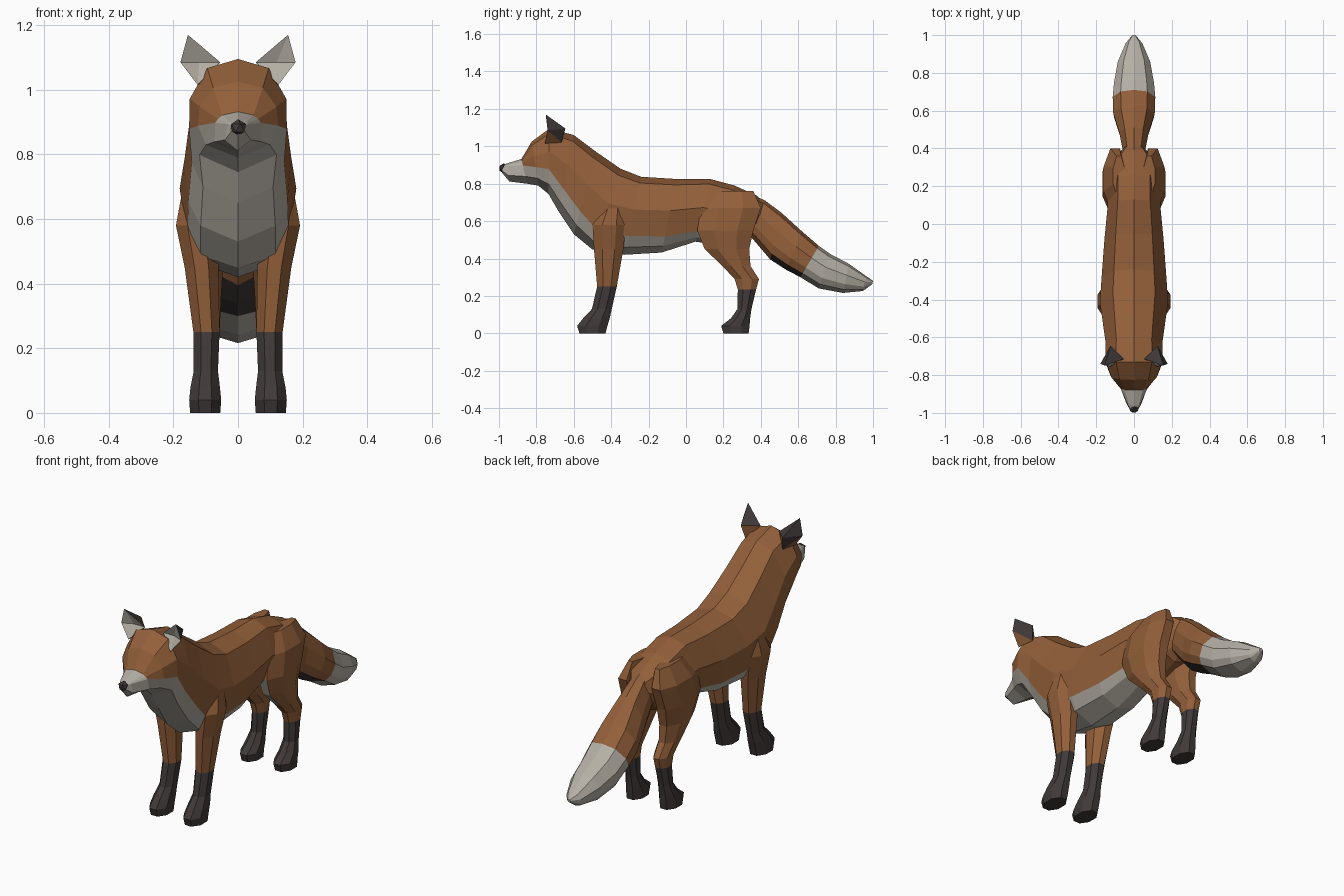
import bpy, bmesh, math
from mathutils import Vector


def material(name, rgb):
    m = bpy.data.materials.new(name)
    m.diffuse_color = (*rgb, 1)
    return m


MATS = [material("russet fur", (0.29, 0.115, 0.042)),
        material("pale fur", (0.46, 0.43, 0.375)),
        material("dark fur", (0.052, 0.041, 0.041))]
RUSSET, PALE, DARK = 0, 1, 2


def finish(name, bm, mirror=False):
    bmesh.ops.recalc_face_normals(bm, faces=bm.faces)
    me = bpy.data.meshes.new(name)
    bm.to_mesh(me)
    bm.free()
    for m in MATS:
        me.materials.append(m)
    ob = bpy.data.objects.new(name, me)
    bpy.context.collection.objects.link(ob)
    if mirror:
        mod = ob.modifiers.new("Mirror", 'MIRROR')
        mod.use_mirror_merge = False
    return ob


def loft(name, rings, colour, mirror=False):
    """Skin a row of rings; colour(segment, side, face) gives the material."""
    bm = bmesh.new()
    vs = [[bm.verts.new(p) for p in r] for r in rings]
    n = len(rings[0])
    made = []
    for i in range(len(vs) - 1):
        for j in range(n):
            k = (j + 1) % n
            f = bm.faces.new((vs[i][j], vs[i][k], vs[i + 1][k], vs[i + 1][j]))
            made.append((f, i, j))
    for end, i in ((vs[0], 0), (vs[-1], len(vs) - 2)):
        made.append((bm.faces.new(end), i, 0))
    bmesh.ops.recalc_face_normals(bm, faces=bm.faces)
    for f, i, j in made:
        f.material_index = colour(i, j, f)
    return finish(name, bm, mirror)


def slice_ring(ty, tz, by, bz, w, f):
    """Tilted ten-sided section from top to bottom; f is the height of the colour line."""
    half = []
    for t in (1, 0.92, (f + 0.92) / 2, f, f * 0.4, 0):
        x = w * max(0, 1 - (2 * t - 1) ** 2) ** 0.4
        half.append(Vector((x, by + (ty - by) * t, bz + (tz - bz) * t)))
    return half + [Vector((-p.x, p.y, p.z)) for p in half[4:0:-1]]


# Head, neck and trunk: top y, z, bottom y, z, half width, colour line
BODY = [(-0.985, 0.895, -0.985, 0.860, 0.022, 0.80),
        (-0.960, 0.908, -0.945, 0.812, 0.042, 0.85),
        (-0.880, 0.932, -0.850, 0.800, 0.078, 0.74),
        (-0.825, 1.025, -0.790, 0.790, 0.125, 0.42),
        (-0.730, 1.095, -0.735, 0.745, 0.155, 0.38),
        (-0.600, 1.060, -0.680, 0.650, 0.153, 0.30),
        (-0.480, 0.970, -0.600, 0.530, 0.167, 0.28),
        (-0.350, 0.880, -0.500, 0.448, 0.182, 0.22),
        (-0.240, 0.837, -0.330, 0.420, 0.173, 0.24),
        (-0.050, 0.825, -0.130, 0.432, 0.158, 0.22),
        (0.130, 0.825, 0.050, 0.490, 0.140, 0.17),
        (0.260, 0.790, 0.200, 0.470, 0.140, 0.18),
        (0.380, 0.735, 0.320, 0.500, 0.105, 0.25),
        (0.430, 0.690, 0.370, 0.560, 0.050, 0.30)]


def body_colour(i, j, f):
    if i < 2:
        return PALE
    return PALE if j in (3, 4, 5, 6) and i < 11 else RUSSET


loft("body", [slice_ring(*r) for r in BODY], body_colour)

# Tail with pale tip and a dark patch underneath
TAIL = [(0.330, 0.750, 0.310, 0.560, 0.050, 0.3),
        (0.420, 0.712, 0.365, 0.495, 0.062, 0.3),
        (0.510, 0.645, 0.450, 0.395, 0.080, 0.3),
        (0.620, 0.545, 0.535, 0.340, 0.112, 0.3),
        (0.710, 0.468, 0.612, 0.300, 0.115, 0.3),
        (0.770, 0.425, 0.710, 0.240, 0.108, 0.3),
        (0.870, 0.372, 0.840, 0.216, 0.088, 0.3),
        (0.965, 0.305, 0.945, 0.226, 0.045, 0.3),
        (1.000, 0.280, 0.995, 0.262, 0.010, 0.3)]


def tail_colour(i, j, f):
    if i >= 4:
        return PALE
    return DARK if i in (2, 3) and j in (4, 5) else RUSSET


loft("tail", [slice_ring(*r) for r in TAIL], tail_colour)

# Legs: z, front y, back y, inner x, outer x
FRONT = [(0.00, -0.570, -0.430, 0.055, 0.148),
         (0.04, -0.582, -0.420, 0.052, 0.151),
         (0.08, -0.550, -0.408, 0.056, 0.147),
         (0.13, -0.503, -0.397, 0.062, 0.137),
         (0.25, -0.475, -0.370, 0.057, 0.138),
         (0.45, -0.492, -0.335, 0.060, 0.165),
         (0.58, -0.500, -0.320, 0.070, 0.192),
         (0.70, -0.440, -0.330, 0.080, 0.170)]
HIND = [(0.00, 0.200, 0.335, 0.055, 0.145),
        (0.04, 0.188, 0.340, 0.052, 0.147),
        (0.08, 0.240, 0.343, 0.056, 0.142),
        (0.13, 0.275, 0.350, 0.062, 0.132),
        (0.235, 0.277, 0.375, 0.058, 0.130),
        (0.29, 0.260, 0.390, 0.055, 0.134),
        (0.36, 0.195, 0.345, 0.052, 0.142),
        (0.45, 0.100, 0.338, 0.046, 0.153),
        (0.55, 0.060, 0.360, 0.040, 0.167),
        (0.67, 0.080, 0.400, 0.040, 0.160),
        (0.76, 0.150, 0.360, 0.050, 0.110)]


def leg_ring(z, y0, y1, x0, x1):
    s = 0.5 / math.cos(math.pi / 8)
    ring = []
    for k in range(8):
        a = math.pi / 8 + k * math.pi / 4
        ring.append(Vector(((x0 + x1) / 2 + (x1 - x0) * s * math.cos(a),
                            (y0 + y1) / 2 + (y1 - y0) * s * math.sin(a), z)))
    return ring


def leg_colour(i, j, f):
    c = f.calc_center_median()
    if c.z < 0.24:
        return DARK
    # pale front of the thigh, side 5 faces forward
    if c.y > 0 and 0.38 < c.z < 0.57 and j == 5:
        return PALE
    return RUSSET


for name, rows in (("front_legs", FRONT), ("hind_legs", HIND)):
    loft(name, [leg_ring(*r) for r in rows], leg_colour, mirror=True)

# Ears: hollow pale front, dark back, russet base
EAR = [(0.055, -0.715, 1.085), (0.125, -0.755, 1.015), (0.178, -0.740, 1.085),
       (0.155, -0.750, 1.170), (0.120, -0.715, 1.085), (0.125, -0.645, 1.095),
       (0.110, -0.665, 1.020)]
EAR_FACES = [((0, 1, 4), PALE), ((1, 2, 4), PALE), ((2, 3, 4), PALE), ((3, 0, 4), PALE),
             ((3, 5, 0), DARK), ((3, 2, 5), DARK), ((2, 6, 5), DARK),
             ((2, 1, 6), RUSSET), ((0, 5, 6), RUSSET), ((0, 6, 1), RUSSET)]
bm = bmesh.new()
ev = [bm.verts.new(p) for p in EAR]
for idx, m in EAR_FACES:
    bm.faces.new([ev[k] for k in idx]).material_index = m
finish("ears", bm, mirror=True)

# Nose
bm = bmesh.new()
bmesh.ops.create_icosphere(bm, subdivisions=1, radius=1)
for v in bm.verts:
    v.co = Vector((v.co.x * 0.028, v.co.y * 0.027 - 0.975, v.co.z * 0.027 + 0.882))
for f in bm.faces:
    f.material_index = DARK
finish("nose", bm)
